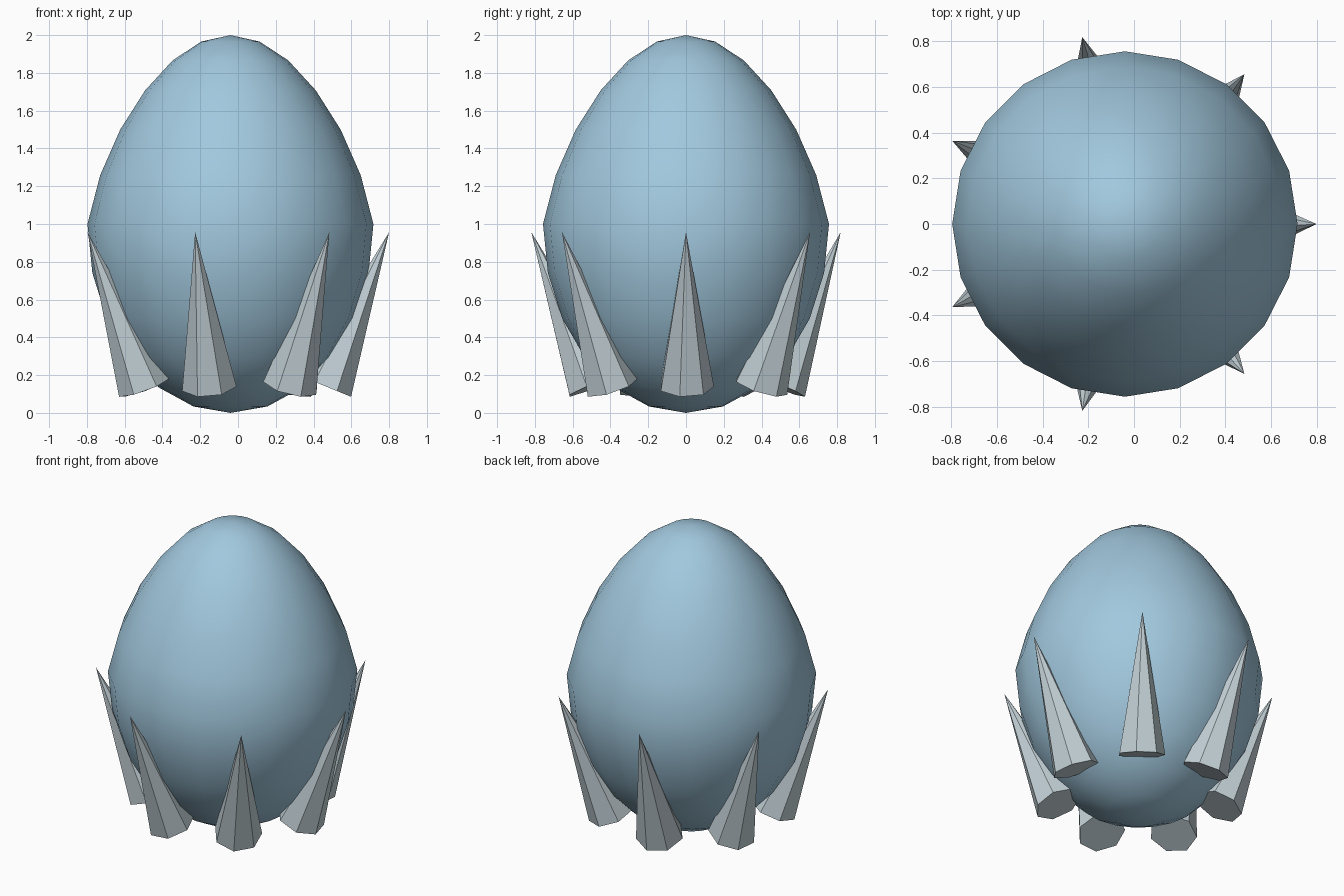
import bpy
import math
from mathutils import Matrix, Vector

if "Cube" in bpy.data.objects:
    bpy.data.objects.remove(bpy.data.objects["Cube"], do_unlink=True)

CENTRE_X = -0.04
EGG_RADIUS = 0.757
SPIKES = 7


def make_material(name, colour):
    mat = bpy.data.materials.new(name)
    mat.use_nodes = True
    mat.diffuse_color = (*colour, 1)
    mat.node_tree.nodes["Principled BSDF"].inputs["Base Color"].default_value = (*colour, 1)
    return mat


blue = make_material("pale blue shell", (0.36, 0.58, 0.73))
grey = make_material("light grey spike", (0.55, 0.64, 0.68))

# Egg: a sphere that narrows towards the top
bpy.ops.mesh.primitive_uv_sphere_add(segments=20, ring_count=12, radius=1)
egg = bpy.context.object
egg.name = "egg"
for v in egg.data.vertices:
    width = EGG_RADIUS * (1 - 0.22 * max(v.co.z, 0))
    v.co = Vector((v.co.x * width, v.co.y * width, v.co.z + 1))
egg.location.x = CENTRE_X
egg.data.materials.append(blue)
for face in egg.data.polygons:
    face.use_smooth = True

# Ring of seven-sided spikes leaning outwards
base = Vector((0.505, 0, 0.14))
tip = Vector((0.84, 0, 0.957))
axis = tip - base
lean = Matrix.Rotation(math.atan2(axis.x, axis.z), 4, "Y")
for i in range(SPIKES):
    bpy.ops.mesh.primitive_cone_add(vertices=7, radius1=0.148, radius2=0, depth=axis.length)
    spike = bpy.context.object
    spike.name = f"spike_{i + 1}"
    # Turn one base corner sideways along the ring
    corner = max(spike.data.vertices, key=lambda v: v.co.xy.length).co
    twist = Matrix.Rotation(math.pi / 2 - math.atan2(corner.y, corner.x), 4, "Z")
    around = Matrix.Rotation(i * math.tau / SPIKES, 4, "Z")
    place = Matrix.Translation((CENTRE_X, 0, 0)) @ around @ Matrix.Translation((base + tip) / 2)
    spike.matrix_world = place @ lean @ twist
    spike.data.materials.append(grey)
